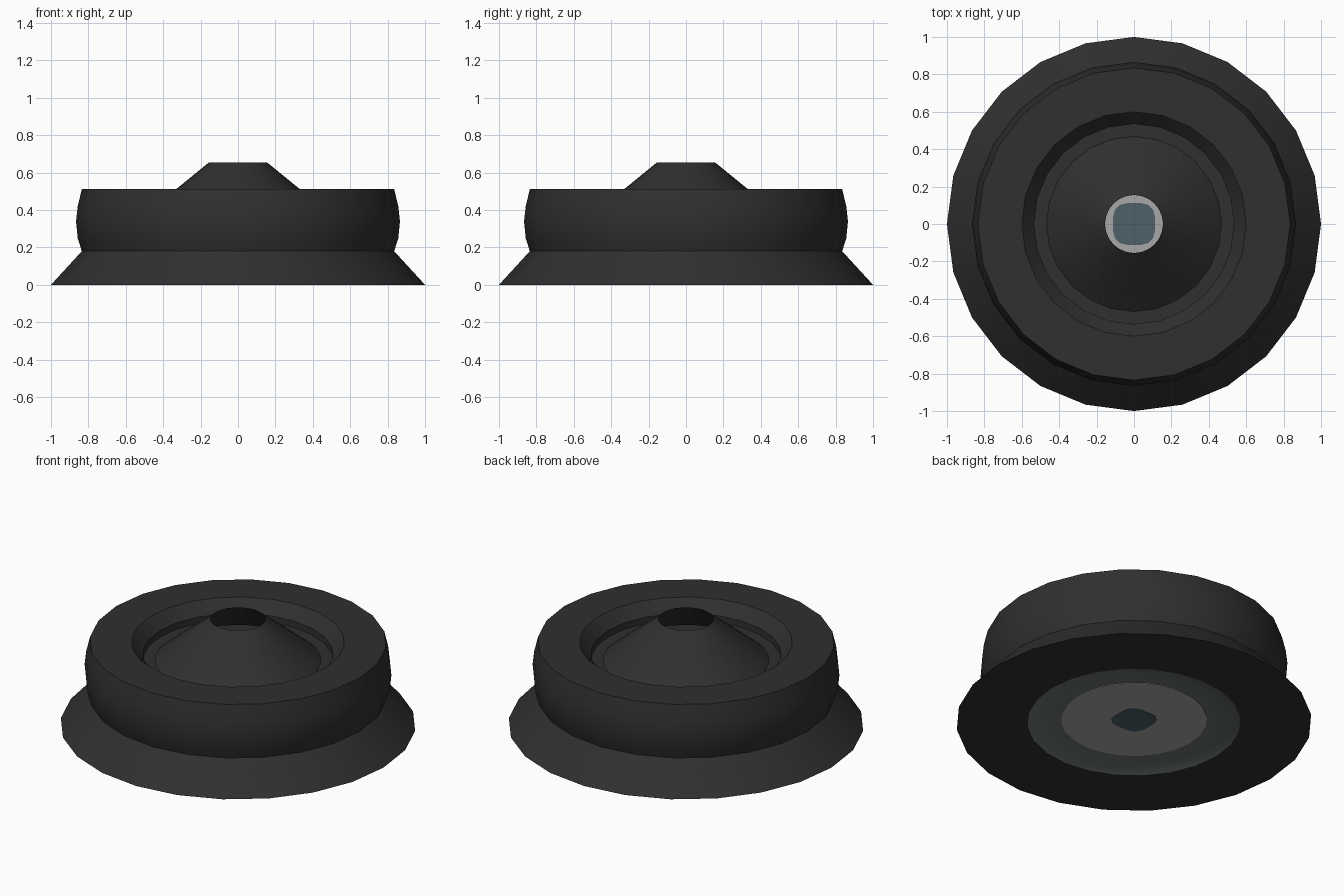
import bpy, math

if "Cube" in bpy.data.objects:
    bpy.data.objects.remove(bpy.data.objects["Cube"])

SEG = 24

def material(name, rgb):
    m = bpy.data.materials.new(name)
    m.diffuse_color = (*rgb, 1)
    m.use_nodes = True
    m.node_tree.nodes["Principled BSDF"].inputs["Base Color"].default_value = m.diffuse_color
    return m

black = material("black rubber", (0.029, 0.029, 0.029))
silver = material("light grey", (0.39, 0.39, 0.39))
grey = material("dark grey", (0.155, 0.175, 0.175))
teal = material("slate blue", (0.077, 0.115, 0.138))

def make(name, verts, faces, mat, smooth=True):
    me = bpy.data.meshes.new(name)
    me.from_pydata(verts, [], faces)
    me.materials.append(mat)
    ob = bpy.data.objects.new(name, me)
    bpy.context.collection.objects.link(ob)
    if smooth:
        bpy.ops.object.select_all(action='DESELECT')
        ob.select_set(True)
        bpy.context.view_layer.objects.active = ob
        bpy.ops.object.shade_smooth_by_angle(angle=math.radians(30))
    return ob

def lathe(name, profile, mat):
    """Spin an (r, z) profile, listed outside-bottom to top, about z."""
    verts, faces = [], []
    for r, z in profile:
        for i in range(SEG):
            a = 2 * math.pi * i / SEG
            verts.append((r * math.cos(a), r * math.sin(a), z))
    for k in range(len(profile) - 1):
        for i in range(SEG):
            j = (i + 1) % SEG
            faces.append((k*SEG + i, k*SEG + j, (k+1)*SEG + j, (k+1)*SEG + i))
    return make(name, verts, faces, mat)

def prism(name, outline, z0, z1, mat):
    n = len(outline)
    verts = [(x, y, z) for z in (z0, z1) for x, y in outline]
    faces = [tuple(reversed(range(n))), tuple(range(n, 2 * n))]
    faces += [(i, (i+1) % n, n + (i+1) % n, n + i) for i in range(n)]
    return make(name, verts, faces, mat)

# flared foot, bulging body, dished top and hollow cone
lathe("body_shell", [(0.6, 0), (1.0, 0), (0.835, 0.18), (0.857, 0.25), (0.866, 0.34),
                     (0.857, 0.42), (0.835, 0.512), (0.6, 0.512), (0.535, 0.44),
                     (0.535, 0.40), (0.468, 0.40), (0.155, 0.655)], black)

# shallow chamfered recess underneath
lathe("bottom_recess", [(0.40, 0.02), (0.535, 0.02), (0.6, 0)], grey)

# inner plate, seen through the cone opening and from below
circle = [(0.41 * math.cos(2 * math.pi * i / SEG), 0.41 * math.sin(2 * math.pi * i / SEG))
          for i in range(SEG)]
prism("inner_plate", circle, 0.016, 0.026, silver)

# rounded square centre pad
half, rad = 0.112, 0.075
pad = []
for q in range(4):
    c = math.pi / 4 + q * math.pi / 2
    cx = math.copysign(half - rad, math.cos(c))
    cy = math.copysign(half - rad, math.sin(c))
    for s in range(4):
        a = q * math.pi / 2 + s * math.pi / 6
        pad.append((cx + rad * math.cos(a), cy + rad * math.sin(a)))
prism("centre_pad", pad, 0.012, 0.03, teal)
